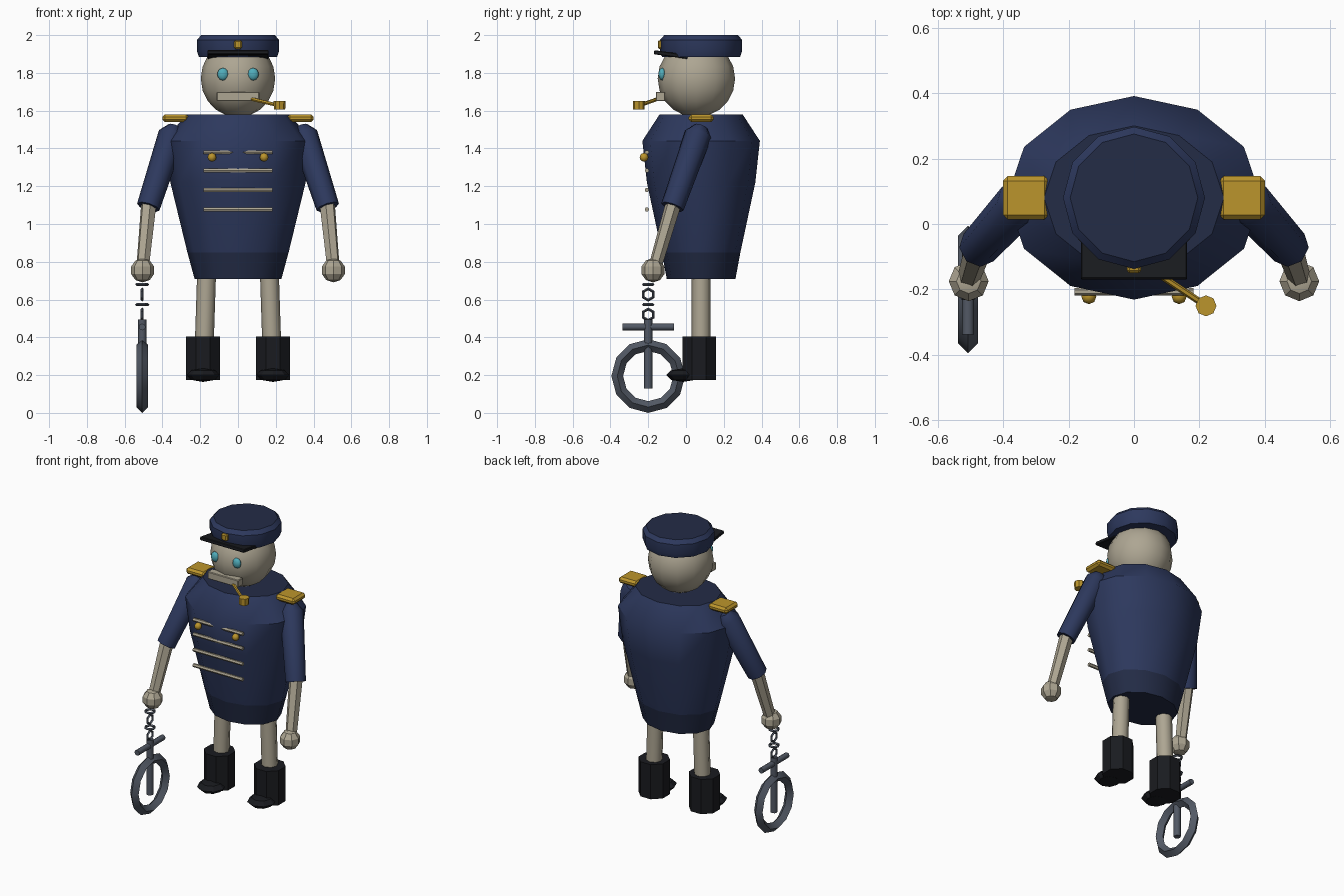
import bpy, math
from mathutils import Vector, Matrix

if "Cube" in bpy.data.objects:
    bpy.data.objects.remove(bpy.data.objects["Cube"])


def material(name, rgb):
    m = bpy.data.materials.new(name)
    m.diffuse_color = (*rgb, 1)
    m.use_nodes = True
    m.node_tree.nodes["Principled BSDF"].inputs["Base Color"].default_value = m.diffuse_color
    return m


NAVY = material("navy", (0.026, 0.040, 0.110))
DARK = material("dark_navy", (0.017, 0.025, 0.062))
BONE = material("bone", (0.42, 0.38, 0.29))
GOLD = material("gold", (0.50, 0.30, 0.025))
BLACK = material("black", (0.010, 0.011, 0.014))
STEEL = material("steel", (0.085, 0.10, 0.13))
TEAL = material("teal", (0.08, 0.42, 0.50))


def finish(ob, name, mat, angle=40):
    ob.name = name
    ob.data.materials.append(mat)
    bpy.ops.object.select_all(action="DESELECT")
    ob.select_set(True)
    bpy.context.view_layer.objects.active = ob
    if angle:
        bpy.ops.object.shade_smooth_by_angle(angle=math.radians(angle))
    return ob


def stack(name, rings, mat, sides=12, matrix=Matrix(), angle=40):
    """Capped stack of elliptical rings (z, rx, ry)."""
    verts, faces = [], []
    for z, rx, ry in rings:
        for i in range(sides):
            a = 2 * math.pi * i / sides
            verts.append(matrix @ Vector((rx * math.cos(a), ry * math.sin(a), z)))
    for r in range(len(rings) - 1):
        for i in range(sides):
            j = (i + 1) % sides
            b = r * sides
            faces.append((b + i, b + j, b + sides + j, b + sides + i))
    faces.append(tuple(reversed(range(sides))))
    faces.append(tuple(range(len(verts) - sides, len(verts))))
    me = bpy.data.meshes.new(name)
    me.from_pydata(verts, [], faces)
    ob = bpy.data.objects.new(name, me)
    bpy.context.collection.objects.link(ob)
    return finish(ob, name, mat, angle)


def rod(name, a, b, r1, r2, mat, sides=8, dome=0.0):
    """Tapered rod from a to b, with an optional rounded start."""
    a, b = Vector(a), Vector(b)
    d = b - a
    m = Matrix.Translation(a) @ d.to_track_quat("Z", "Y").to_matrix().to_4x4()
    rings = [(0, r1, r1), (d.length, r2, r2)]
    if dome:
        rings.insert(0, (-dome, r1 * 0.5, r1 * 0.5))
    return stack(name, rings, mat, sides, m, 50)


def ball(name, loc, scale, mat, seg=8, rings=6, angle=60):
    bpy.ops.mesh.primitive_uv_sphere_add(segments=seg, ring_count=rings, radius=1, location=loc)
    ob = bpy.context.object
    ob.scale = scale
    return finish(ob, name, mat, angle)


def box(name, loc, size, mat, bevel=0.0, rot=(0, 0, 0)):
    bpy.ops.mesh.primitive_cube_add(size=1, location=loc, rotation=rot)
    ob = bpy.context.object
    ob.scale = size
    bpy.ops.object.transform_apply(location=False, rotation=False, scale=True)
    if bevel:
        mod = ob.modifiers.new("bevel", "BEVEL")
        mod.width, mod.segments = bevel, 1
    return finish(ob, name, mat, 0)


def ring(name, loc, rot, major, minor, seg, mseg, mat):
    bpy.ops.mesh.primitive_torus_add(location=loc, rotation=rot, major_radius=major,
                                     minor_radius=minor, major_segments=seg, minor_segments=mseg)
    return finish(bpy.context.object, name, mat, 30)


# Coat, with a darker hem and collar top
coat = stack("coat", [(0.71, 0.23, 0.182), (0.85, 0.268, 0.208), (1.22, 0.358, 0.287),
                      (1.44, 0.388, 0.311), (1.58, 0.275, 0.22)],
             NAVY, 12, Matrix.Translation((0, 0.08, 0)))
coat.data.materials.append(DARK)
for p in coat.data.polygons:
    if p.center.z < 0.8 or p.center.z > 1.57:
        p.material_index = 1

# Head and face
ball("head", (0, 0.055, 1.77), (0.197, 0.205, 0.205), BONE, 12, 10)
box("mouth", (0, -0.135, 1.675), (0.225, 0.05, 0.048), BONE, 0.004)

# Cap with visor and badge
cap = stack("cap", [(1.885, 0.207, 0.207), (1.915, 0.217, 0.217), (1.975, 0.217, 0.217),
                    (2.0, 0.195, 0.195)], NAVY, 12, Matrix.Translation((0, 0.08, 0)), 35)
cap.data.materials.append(DARK)
cap.data.polygons[-1].material_index = 1
box("visor", (0, -0.08, 1.897), (0.325, 0.18, 0.022), BLACK, 0.004, (math.radians(-8), 0, 0))
box("badge", (0, -0.137, 1.95), (0.042, 0.025, 0.045), GOLD, 0.007)

# Pipe
rod("pipe_stem", (0.07, -0.15, 1.662), (0.205, -0.24, 1.63), 0.01, 0.01, GOLD, 6)
stack("pipe_bowl", [(1.607, 0.03, 0.03), (1.652, 0.032, 0.032)], GOLD, 8,
      Matrix.Translation((0.22, -0.25, 0)))

# Chest braid
for i, z in enumerate((1.38, 1.283, 1.18, 1.077)):
    rod(f"braid_{i}", (-0.182, -0.207, z), (0.182, -0.207, z), 0.012, 0.012, BONE, 6)

# Paired parts
for s, side in ((-1, "right"), (1, "left")):
    ball(f"{side}_eye", (s * 0.08, -0.126, 1.793), (0.03, 0.02, 0.033), TEAL)
    ball(f"{side}_button", (s * 0.138, -0.222, 1.353), (0.023, 0.023, 0.023), GOLD)
    box(f"{side}_epaulette", (s * 0.33, 0.08, 1.56), (0.14, 0.132, 0.042), GOLD, 0.014)
    # Arm
    elbow = (s * 0.475, -0.072, 1.09)
    wrist = (s * 0.505, -0.165, 0.77)
    rod(f"{side}_sleeve", (s * 0.35, 0.065, 1.475), elbow, 0.072, 0.062, NAVY, 8, 0.045)
    rod(f"{side}_forearm", (s * 0.47, -0.06, 1.13), wrist, 0.043, 0.035, BONE, 6)
    ball(f"{side}_hand", (s * 0.505, -0.175, 0.755), (0.064, 0.064, 0.064), BONE, 8, 5, 30)
    # Leg and boot
    rod(f"{side}_leg", (s * 0.165, 0.08, 0.78), (s * 0.178, 0.08, 0.38), 0.05, 0.05, BONE, 8)
    turn = Matrix.Translation((s * 0.185, 0.07, 0)) @ Matrix.Rotation(math.pi / 8, 4, "Z")
    stack(f"{side}_boot", [(0.175, 0.097, 0.097), (0.405, 0.097, 0.097)], BLACK, 8, turn)
    ball(f"{side}_toe", (s * 0.185, -0.015, 0.2), (0.088, 0.09, 0.036), BLACK, 8, 4, 30)

# Chain links, alternating direction
AX, AY = -0.507, -0.2
for i, z in enumerate((0.68, 0.627, 0.573, 0.52)):
    rot = (0, 0, 0) if i % 2 == 0 else (math.pi / 2, 0, math.pi / 2)
    if i % 2:
        rot = (math.pi / 2, math.pi / 6, math.pi / 2)
    ring(f"chain_link_{i}", (AX, AY, z), rot, 0.03, 0.008, 6, 4, STEEL)

# Anchor
rod("anchor_shank", (AX, AY, 0.13), (AX, AY, 0.495), 0.022, 0.022, STEEL, 8)
rod("anchor_stock", (AX, AY - 0.137, 0.455), (AX, AY + 0.137, 0.455), 0.018, 0.018, STEEL, 8)
ring("anchor_ring", (AX, AY, 0.195), (0, math.pi / 2, 0), 0.164, 0.031, 12, 4, STEEL)
